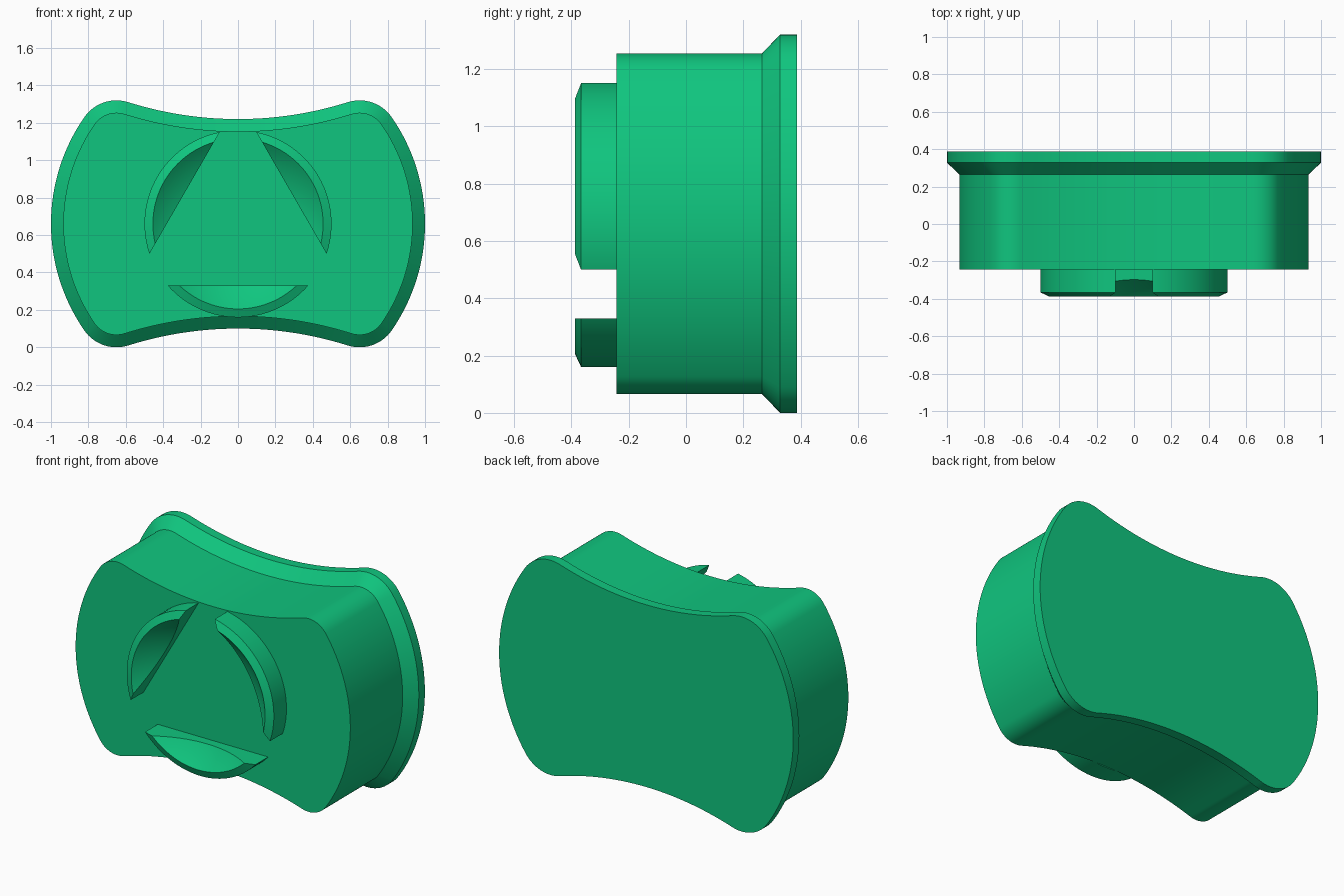
import bpy, bmesh
from math import sin, cos, pi, atan2, acos, sqrt, radians
from mathutils import Matrix, Vector

if "Cube" in bpy.data.objects:
    bpy.data.objects.remove(bpy.data.objects["Cube"])

CZ = 0.66          # height of the centre of the outline
FRONT = -0.243     # front plane of the body
green = bpy.data.materials.new("green")
green.diffuse_color = (0.005, 0.56, 0.21, 1)
green.use_nodes = True
green.node_tree.nodes["Principled BSDF"].inputs["Base Color"].default_value = green.diffuse_color


def finish(bm, name):
    bmesh.ops.recalc_face_normals(bm, faces=bm.faces[:])
    me = bpy.data.meshes.new(name)
    bm.to_mesh(me)
    bm.free()
    me.materials.append(green)
    return add(me, name)


def add(me, name):
    ob = bpy.data.objects.new(name, me)
    bpy.context.collection.objects.link(ob)
    bpy.ops.object.select_all(action='DESELECT')
    ob.select_set(True)
    bpy.context.view_layer.objects.active = ob
    bpy.ops.object.shade_smooth_by_angle(angle=radians(20))
    return ob


def arc(cx, cz, r, a0, a1, n):
    return [(cx + r * cos(a0 + (a1 - a0) * i / n),
             cz + r * sin(a0 + (a1 - a0) * i / n)) for i in range(n + 1)]


def outline(d):
    """Bulged sides, round corners, hollow top and bottom, inset by d."""
    kx, kz, kr = 0.65, 0.451, 0.209       # corner circle
    hr, hz = 1.953, 0.56 + 1.953          # hollow circle
    t1 = atan2(kz, kx)
    t2 = atan2(hz - kz, -kx)
    q = arc(0, 0, 1 - d, 0, t1, 16)
    q += arc(kx, kz, kr - d, t1, t2, 14)[1:]
    q += arc(0, hz, hr + d, t2 - pi, -pi / 2, 14)[1:]
    half = q + [(-x, z) for x, z in q[-2::-1]]
    return half + [(x, -z) for x, z in half[-2:0:-1]]


# Body with chamfered back flange
bm = bmesh.new()
rings = [[bm.verts.new((x, y, z + CZ)) for x, z in outline(d)]
         for y, d in ((FRONT, 0.066), (0.265, 0.066), (0.328, 0), (0.387, 0))]
n = len(rings[0])
for a, b in zip(rings, rings[1:]):
    for i in range(n):
        j = (i + 1) % n
        bm.faces.new((a[i], a[j], b[j], b[i]))
bm.faces.new(rings[0])
bm.faces.new(rings[-1])
finish(bm, "body")

# Raised dish segments: lathed dish, cut by a chord, repeated three times
RIM, Y_RIM, BOWL_Y = 0.455, -0.387, -0.89
bowl_r = sqrt(RIM ** 2 + (Y_RIM - BOWL_Y) ** 2)
prof = [(0.25, FRONT), (0.5, FRONT), (0.5, -0.366)]
for i in range(13):
    r = RIM + (0.25 - RIM) * i / 12
    prof.append((r, BOWL_Y + sqrt(bowl_r ** 2 - r * r)))
bm = bmesh.new()
SEG = 120
cols = [[bm.verts.new((r * cos(2 * pi * k / SEG), y, r * sin(2 * pi * k / SEG)))
         for r, y in prof] for k in range(SEG)]
for k in range(SEG):
    a, b = cols[k], cols[(k + 1) % SEG]
    for i in range(len(prof)):
        j = (i + 1) % len(prof)
        bm.faces.new((a[i], a[j], b[j], b[i]))
cut = bmesh.ops.bisect_plane(bm, geom=bm.verts[:] + bm.edges[:] + bm.faces[:],
                             plane_co=(0, 0, -0.33), plane_no=(0, 0, 1), clear_outer=True)
edges = [e for e in cut['geom_cut'] if isinstance(e, bmesh.types.BMEdge)]
bmesh.ops.triangle_fill(bm, edges=edges, use_beauty=True)
first = finish(bm, "dish_segment_bottom")
for ob, ang in ((first, 0), (add(first.data, "dish_segment_left"), 120),
                (add(first.data, "dish_segment_right"), 240)):
    ob.matrix_world = Matrix.Translation((0, 0, CZ)) @ Matrix.Rotation(radians(ang), 4, 'Y')
